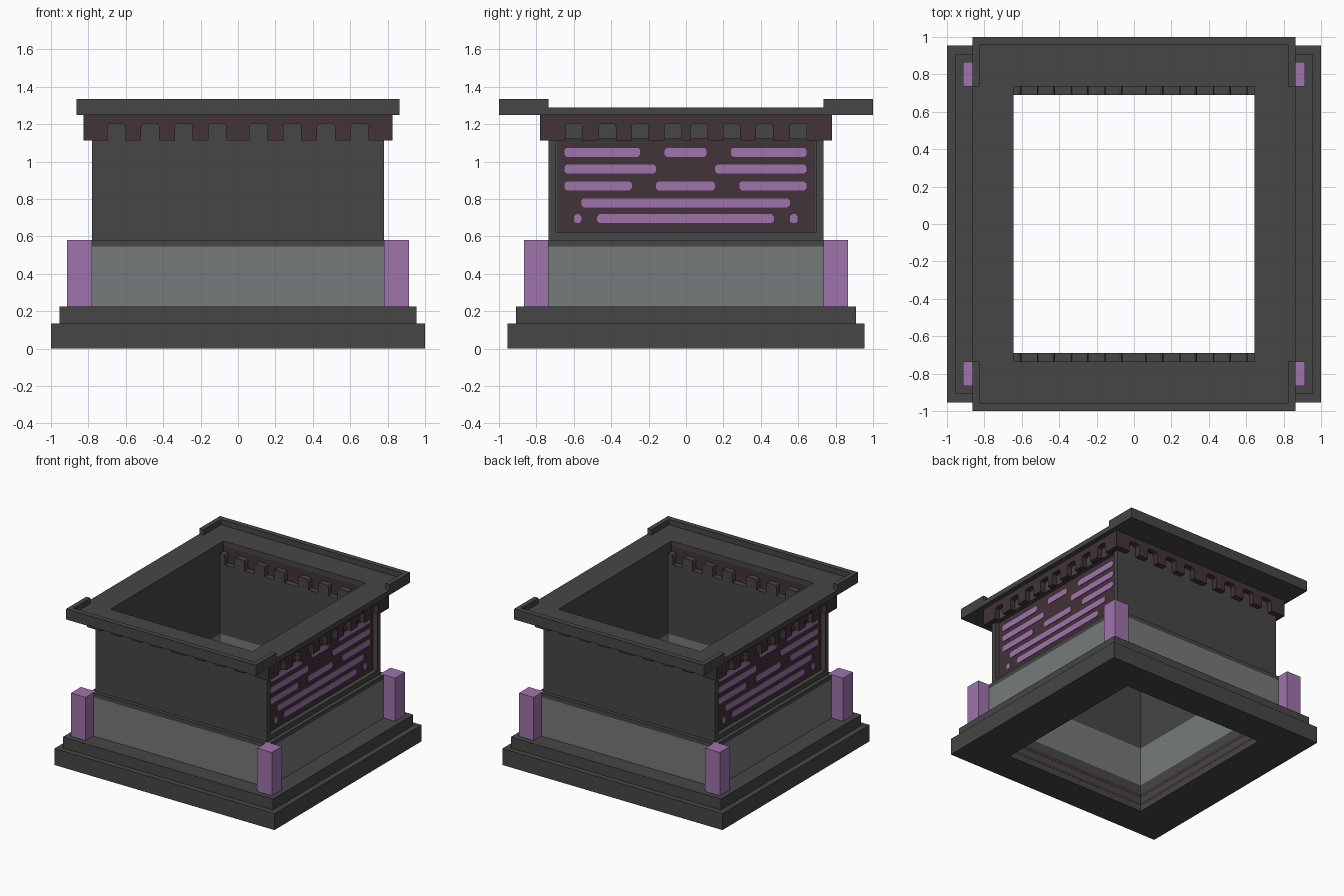
import bpy, bmesh, math
from mathutils import Matrix, Vector

cube = bpy.data.objects.get("Cube")
if cube:
    bpy.data.objects.remove(cube, do_unlink=True)


def material(name, rgb):
    m = bpy.data.materials.new(name)
    m.use_nodes = True
    m.diffuse_color = (*rgb, 1)
    bsdf = next(n for n in m.node_tree.nodes if n.type == 'BSDF_PRINCIPLED')
    bsdf.inputs["Base Color"].default_value = (*rgb, 1)
    bsdf.inputs["Roughness"].default_value = 0.9
    return m


DARK = material("dark grey stone", (0.061, 0.061, 0.061))
LIGHT = material("light grey stone", (0.185, 0.197, 0.197))
MAROON = material("dark maroon", (0.054, 0.033, 0.040))
PURPLE = material("purple", (0.35, 0.174, 0.42))


def finish(name, bm, *mats):
    bmesh.ops.recalc_face_normals(bm, faces=bm.faces)
    me = bpy.data.meshes.new(name)
    bm.to_mesh(me)
    bm.free()
    for m in mats:
        me.materials.append(m)
    ob = bpy.data.objects.new(name, me)
    bpy.context.collection.objects.link(ob)
    return ob


def add_box(bm, x0, x1, y0, y1, z0, z1):
    mat = Matrix.Translation(((x0 + x1) / 2, (y0 + y1) / 2, (z0 + z1) / 2)) \
        @ Matrix.Diagonal((abs(x1 - x0), abs(y1 - y0), abs(z1 - z0), 1))
    bmesh.ops.create_cube(bm, size=1, matrix=mat)


def ring(name, ox, oy, ix, iy, z0, z1, mat):
    """Rectangular frame with a rectangular hole."""
    bm = bmesh.new()
    loops = []
    for hx, hy, z in ((ox, oy, z0), (ox, oy, z1), (ix, iy, z1), (ix, iy, z0)):
        loops.append([bm.verts.new((sx * hx, sy * hy, z))
                      for sx, sy in ((-1, -1), (1, -1), (1, 1), (-1, 1))])
    for i in range(4):
        a, b = loops[i], loops[(i + 1) % 4]
        for j in range(4):
            k = (j + 1) % 4
            bm.faces.new((a[j], a[k], b[k], b[j]))
    return finish(name, bm, mat)


def add_plate(bm, points, depth, base, side, axis):
    """Extrude a (u, z) outline outward from a wall facing side * axis."""
    def place(u, z, d):
        return (side * d, u, z) if axis == 'x' else (u, side * d, z)
    face = bm.faces.new([bm.verts.new(place(u, z, base)) for u, z in points])
    out = bmesh.ops.extrude_face_region(bm, geom=[face])
    verts = [g for g in out["geom"] if isinstance(g, bmesh.types.BMVert)]
    shift = Vector(place(0, 0, depth))
    bmesh.ops.translate(bm, verts=verts, vec=shift)


HX, HY = 0.645, 0.69      # shaft opening half sizes
WX, WY = 0.78, 0.735      # outer wall half sizes

# Stepped base
ring("base_step_lower", 1.0, 0.955, HX, HY, 0.0, 0.135, DARK)
ring("base_step_upper", 0.955, 0.91, HX, HY, 0.135, 0.225, DARK)

# Thin stripes inside the base opening
for name, z0, z1 in (("inner_stripe_low", 0.05, 0.07), ("inner_stripe_high", 0.12, 0.15)):
    ring(name, HX, HY, HX - 0.001, HY - 0.001, z0, z1, MAROON)

# Walls: light lower part, sill and body with recessed sides
ring("lower_wall", WX, WY, HX, HY, 0.225, 0.545, LIGHT)
ring("sill_wall", WX, WY, HX, HY, 0.545, 0.62, DARK)
ring("body_wall", 0.74, WY, HX, HY, 0.62, 1.12, DARK)

# Plinth slabs standing proud of each wall between the pillars, with a dark top strip
for name, z0, z1, mat in (("plinth_slabs", 0.225, 0.545, LIGHT),
                          ("plinth_caps", 0.545, 0.58, DARK)):
    bm = bmesh.new()
    for s in (-1, 1):
        add_box(bm, -WX, WX, s * WY, s * 0.765, z0, z1)
        add_box(bm, s * WX, s * 0.81, -WY, WY, z0, z1)
    finish(name, bm, mat)

# Posts framing the recessed side panels
bm = bmesh.new()
for sx in (-1, 1):
    for sy in (-1, 1):
        add_box(bm, sx * 0.74, sx * WX, sy * 0.695, sy * WY, 0.62, 1.12)
finish("panel_posts", bm, DARK)

# Maroon side panels with rounded purple bars
BARS = {1.05: [(-0.65, -0.245), (-0.115, 0.11), (0.24, 0.645)],
        0.96: [(-0.65, -0.16), (0.155, 0.645)],
        0.87: [(-0.65, -0.29), (-0.16, 0.155), (0.285, 0.645)],
        0.78: [(-0.56, 0.555)],
        0.695: [(-0.60, -0.56), (-0.475, 0.47), (0.555, 0.597)]}


def bar_outline(u0, u1, z, r=0.024, c=0.012):
    return [(u0 + c, z - r), (u1 - c, z - r), (u1, z - r + c), (u1, z + r - c),
            (u1 - c, z + r), (u0 + c, z + r), (u0, z + r - c), (u0, z - r + c)]


panels, bars = bmesh.new(), bmesh.new()
for side in (-1, 1):
    add_plate(panels, [(-0.69, 0.622), (0.69, 0.622), (0.69, 1.12), (-0.69, 1.12)],
              0.006, 0.74, side, 'x')
    for z, spans in BARS.items():
        for span in spans:
            u0, u1 = sorted(side * u for u in span)
            add_plate(bars, bar_outline(u0, u1, z), 0.004, 0.746, side, 'x')
finish("side_panels", panels, MAROON)
finish("panel_bars", bars, PURPLE)

# Corner pillars
bm = bmesh.new()
for sx in (-1, 1):
    for sy in (-1, 1):
        add_box(bm, sx * WX, sx * 0.913, sy * WY, sy * 0.865, 0.225, 0.58)
finish("corner_pillars", bm, PURPLE)

# Toothed cornice: a strip with round-topped gaps cut from its lower edge
Z_LOW, Z_GAP, Z_TOP = 1.113, 1.205, 1.25
FRONT_W, SIDE_W = 0.095, 0.09


def gap_outline(c, w, z_low, r=0.018):
    a, b = c - w / 2, c + w / 2
    return [(a, z_low), (a, Z_GAP - r), (a + r * 0.3, Z_GAP - r * 0.3), (a + r, Z_GAP),
            (b - r, Z_GAP), (b - r * 0.3, Z_GAP - r * 0.3), (b, Z_GAP - r), (b, z_low)]


def toothed_outline(half, centres, w):
    pts = [(half, Z_TOP), (-half, Z_TOP), (-half, Z_LOW)]
    for c in centres:
        pts += gap_outline(c, w, Z_LOW)
    return pts + [(half, Z_LOW)]


half_front = [0.11, 0.29, 0.47, 0.65]
half_side = [0.07, 0.245, 0.42, 0.60]
front_gaps = [-c for c in reversed(half_front)] + half_front
side_gaps = [-c for c in reversed(half_side)] + half_side

cornice, top_wall = bmesh.new(), bmesh.new()
for side in (-1, 1):
    add_plate(cornice, toothed_outline(0.825, front_gaps, FRONT_W), 0.045, WY, side, 'y')
    add_plate(cornice, toothed_outline(WY, side_gaps, SIDE_W), 0.045, WX, side, 'x')
    # Solid side walls and upright blocks of the end walls that fill the gaps
    add_box(top_wall, side * HX, side * WX, -WY, WY, 1.12, Z_TOP)
    for c in front_gaps:
        add_plate(top_wall, gap_outline(c, FRONT_W, 1.12), WY - HY, HY, side, 'y')
finish("toothed_cornice", cornice, MAROON)
finish("wall_top_blocks", top_wall, DARK)

# Top slab with raised lips around both ends
ring("top_slab", 0.864, 1.0, HX, WY, Z_TOP, 1.29, DARK)
bm = bmesh.new()
for sy in (-1, 1):
    add_box(bm, -0.864, 0.864, sy * 0.957, sy * 1.0, 1.29, 1.335)
    for sx in (-1, 1):
        add_box(bm, sx * 0.825, sx * 0.864, sy * WY, sy * 0.957, 1.29, 1.335)
finish("end_lips", bm, DARK)
